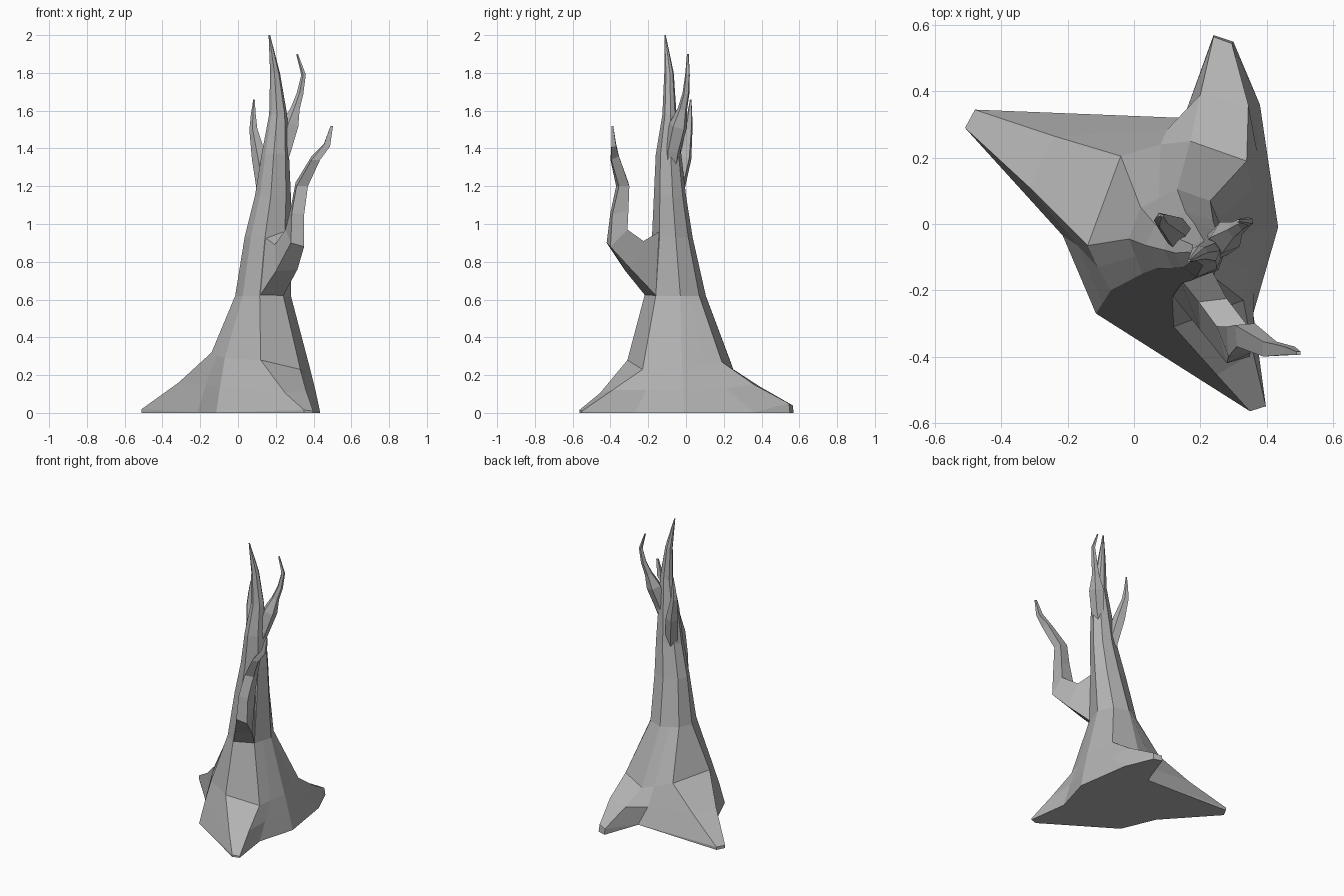
import bpy, bmesh, math
from mathutils import Vector

bark = bpy.data.materials.new("bark_grey")
bark.diffuse_color = (0.45, 0.45, 0.45, 1)


def make_loft(name, rings):
    """Skin a stack of equal-length point rings, flat shaded, with capped ends."""
    bm = bmesh.new()
    rows = [[bm.verts.new(p) for p in ring] for ring in rings]
    n = len(rows[0])
    for a, b in zip(rows, rows[1:]):
        for i in range(n):
            j = (i + 1) % n
            bm.faces.new((a[i], a[j], b[j], b[i]))
    bm.faces.new(rows[0])
    bm.faces.new(rows[-1])
    bmesh.ops.recalc_face_normals(bm, faces=bm.faces)
    mesh = bpy.data.meshes.new(name)
    bm.to_mesh(mesh)
    bm.free()
    mesh.materials.append(bark)
    obj = bpy.data.objects.new(name, mesh)
    bpy.context.collection.objects.link(obj)
    return obj


def make_branch(name, nodes, sides=5):
    """Tapering limb along (x, y, z, radius) nodes."""
    pts = [Vector(p[:3]) for p in nodes]
    rings = []
    for i, p in enumerate(pts):
        d = (pts[min(i + 1, len(pts) - 1)] - pts[max(i - 1, 0)]).normalized()
        u = (Vector((1, 0.4, 0)) - d * d.dot(Vector((1, 0.4, 0)))).normalized()
        v = d.cross(u)
        r = nodes[i][3]
        rings.append([p + r * (math.cos(a) * u + math.sin(a) * v)
                      for a in (2 * math.pi * (k + 0.25) / sides for k in range(sides))])
    return make_loft(name, rings)


# Trunk cross-section at z = 0.62: left, back, right, front
collar = [(-.015, -.045), (.02, .05), (.13, .105), (.23, .07),
          (.28, -.03), (.24, -.16), (.115, -.22), (.025, -.15)]
c = [(x, y, .62) for x, y in collar]


def mid(i, j):
    return tuple((Vector(c[i]) + Vector(c[j])) / 2)


# Flared base with three roots; web columns sit between the roots
top = [c[0], c[1], mid(1, 2), c[2], c[3], mid(3, 4), c[4], mid(4, 5),
       c[5], c[6], c[7], mid(7, 0)]
shoulder = [(-.14, -.065, .32), (-.04, .205, .30), (.08, .24, .26), (.17, .25, .23),
            (.34, .19, .27), (.36, .10, .26), (.38, -.02, .24), (.355, -.14, .24),
            (.33, -.23, .23), (.12, -.31, .28), (-.07, -.20, .29), (-.11, -.13, .305)]
knee = [(-.315, .11, .16), (-.24, .265, .16), (.10, .285, .125), (.20, .39, .14),
        (.345, .36, .15), (.373, .21, .13), (.41, -.015, .12), (.36, -.21, .12),
        (.36, -.39, .12), (.25, -.455, .105), (-.095, -.24, .14), (-.17, -.065, .15)]
tips = [(-.51, .29, .02), (-.48, .345, .02), (.15, .32, .003), (.24, .565, .04),
        (.295, .545, .05), (.38, .36, .003), (.435, -.01, .003), (.36, -.27, .003),
        (.398, -.55, .01), (.35, -.565, .015), (-.115, -.27, .003), (-.215, -.035, .003)]
ground = [(x, y, 0) for x, y, z in tips]
ground[3], ground[4] = (.24, .57, 0), (.30, .55, 0)
make_loft("root_base", [ground, tips, knee, shoulder, top])

# Trunk: same cross-section shrunk to (x min, x max, y min, y max, z)
spans = [(.035, .28, -.18, .035, .93), (.09, .28, -.17, .0, 1.15),
         (.125, .27, -.16, -.025, 1.37), (.165, .26, -.125, -.05, 1.58),
         (.17, .222, -.115, -.065, 1.80), (.162, .17, -.115, -.107, 2.0)]
rings = [c]
for x0, x1, y0, y1, z in spans:
    rings.append([(x0 + (x1 - x0) * (x + .015) / .295,
                   y0 + (y1 - y0) * (y + .22) / .325, z) for x, y in collar])
make_loft("trunk", rings)

# Front branch: wedge growing out of the collar, then four-sided limb
make_loft("front_branch", [
    [(.115, -.215, .62), (.24, -.157, .62), (.235, -.14, .96), (.135, -.16, .935)],
    [(.20, -.32, .75), (.315, -.29, .76), (.28, -.225, .91), (.195, -.235, .89)],
    [(.28, -.42, .90), (.35, -.40, .88), (.345, -.31, .97), (.25, -.31, .97)],
    [(.285, -.40, 1.06), (.35, -.39, 1.05), (.35, -.305, 1.07), (.28, -.31, 1.09)],
    [(.31, -.37, 1.20), (.37, -.355, 1.20), (.365, -.30, 1.20), (.305, -.305, 1.22)],
    [(.39, -.40, 1.34), (.435, -.395, 1.34), (.43, -.355, 1.36), (.39, -.355, 1.36)],
    [(.455, -.395, 1.42), (.487, -.395, 1.41), (.485, -.37, 1.41), (.455, -.37, 1.425)],
    [(.49, -.395, 1.52), (.503, -.395, 1.52), (.503, -.385, 1.52), (.49, -.385, 1.52)]])

# Upper branches
make_branch("right_branch", [(.205, -.085, 1.24, .03), (.243, -.07, 1.39, .045),
                             (.278, -.04, 1.52, .05), (.305, -.018, 1.61, .026),
                             (.33, .0, 1.69, .019), (.348, .008, 1.79, .013),
                             (.313, .01, 1.90, .005)])
make_branch("left_branch", [(.15, -.06, 1.14, .045), (.115, -.01, 1.35, .042),
                            (.083, .013, 1.50, .023), (.082, .02, 1.58, .014),
                            (.085, .025, 1.66, .004)])
